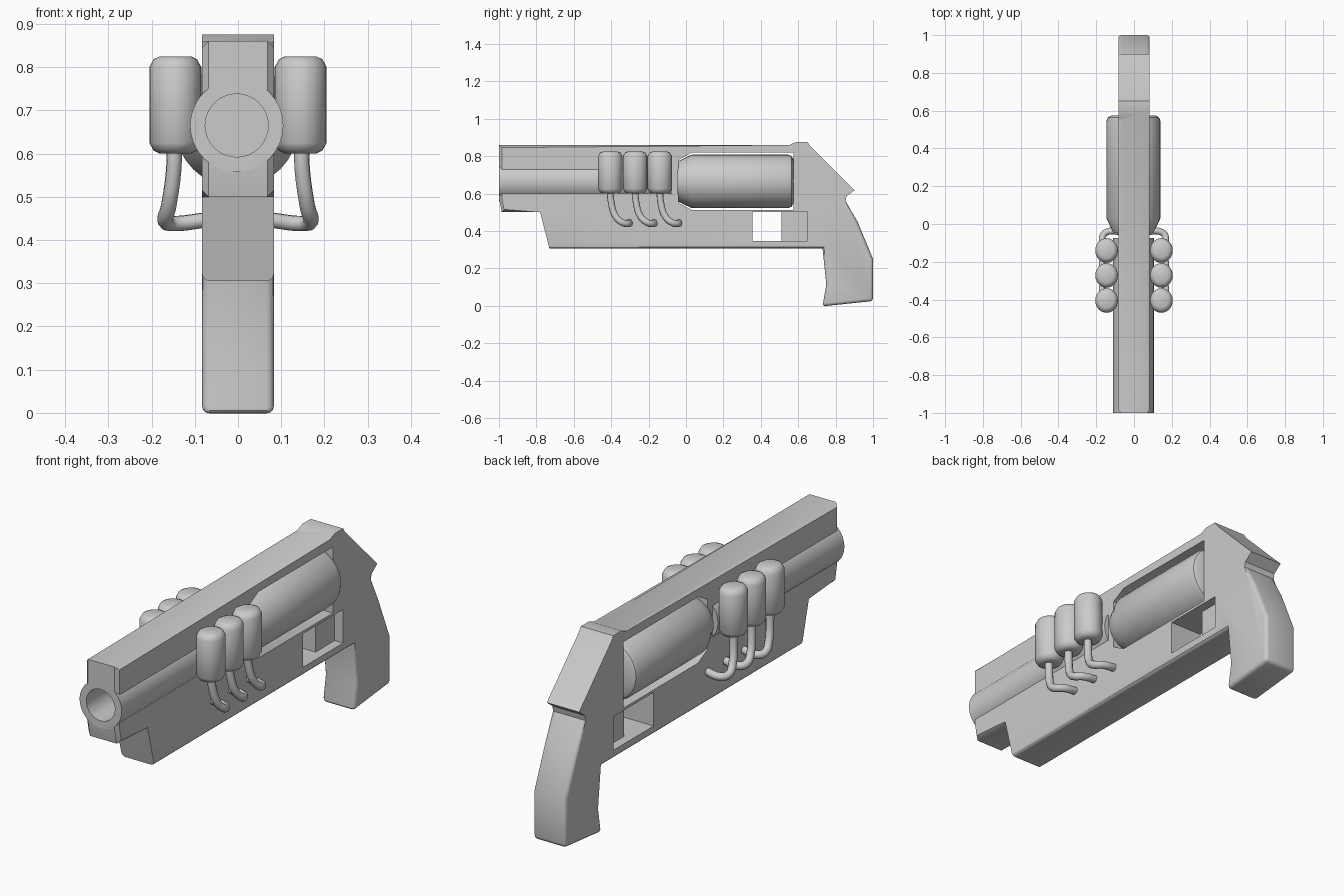
import bpy, bmesh, math
from mathutils import Vector

if "Cube" in bpy.data.objects:
    bpy.data.objects.remove(bpy.data.objects["Cube"])

AXIS_X, AXIS_Z = -0.003, 0.665      # barrel and drum axis


def finish(name, bm):
    bmesh.ops.recalc_face_normals(bm, faces=bm.faces)
    me = bpy.data.meshes.new(name)
    bm.to_mesh(me)
    bm.free()
    ob = bpy.data.objects.new(name, me)
    bpy.context.collection.objects.link(ob)
    return ob


def smooth(ob, deg=30):
    bpy.ops.object.select_all(action='DESELECT')
    ob.select_set(True)
    bpy.context.view_layer.objects.active = ob
    bpy.ops.object.shade_smooth_by_angle(angle=math.radians(deg))


def plate(name, pts, half, bevels=()):
    """Extrude a (y, z) profile across x; bevels = (side edges, cross corners, width, segments)."""
    bm = bmesh.new()
    a = [bm.verts.new((-half, y, z)) for y, z in pts]
    b = [bm.verts.new((half, y, z)) for y, z in pts]
    n = len(pts)
    bm.faces.new(a)
    bm.faces.new(b[::-1])
    for i in range(n):
        j = (i + 1) % n
        bm.faces.new((a[i], b[i], b[j], a[j]))
    groups = []
    for sides, corners, width, seg in bevels:
        es = [bm.edges.get((s[i], s[(i + 1) % n])) for i in sides for s in (a, b)]
        es += [bm.edges.get((a[i], b[i])) for i in corners]
        groups.append((es, width, seg))
    bmesh.ops.recalc_face_normals(bm, faces=bm.faces)
    for es, width, seg in groups:
        bmesh.ops.bevel(bm, geom=es, offset=width, offset_type='OFFSET', segments=seg,
                        profile=0.5, affect='EDGES', clamp_overlap=True)
    return finish(name, bm)


def lathe(name, prof, sides, base, u, v, axis):
    """Turn (distance, radius) points around an axis; radius 0 becomes a cap."""
    bm = bmesh.new()
    base, u, v, axis = map(Vector, (base, u, v, axis))
    rings = []
    for d, r in prof:
        c = base + axis * d
        if r == 0:
            rings.append([bm.verts.new(c)] * sides)
        else:
            rings.append([bm.verts.new(c + (u * math.cos(t) + v * math.sin(t)) * r)
                          for t in (2 * math.pi * k / sides for k in range(sides))])
    for p, q in zip(rings, rings[1:]):
        for k in range(sides):
            m = (k + 1) % sides
            bm.faces.new(list(dict.fromkeys((p[k], p[m], q[m], q[k]))))
    return finish(name, bm)


def along_y(name, prof, sides=32):
    return lathe(name, prof, sides, (AXIS_X, 0, AXIS_Z), (1, 0, 0), (0, 0, 1), (0, 1, 0))


def cut(ob, cutter):
    cutter.hide_render = True
    mod = ob.modifiers.new("cut", 'BOOLEAN')
    mod.operation = 'DIFFERENCE'
    mod.solver = 'EXACT'
    mod.object = cutter
    bpy.context.view_layer.objects.active = ob
    bpy.ops.object.modifier_apply(modifier=mod.name)
    bpy.data.objects.remove(cutter)


# Frame, top rail and grip in one side profile
outline = [(-1, .86), (.553, .86), (.59, .875), (.65, .875), (.665, .853), (.90, .617),
           (.858, .585), (.853, .56), (.917, .45), (1, .25), (1, .025), (.73, -.003),
           (.75, .115), (.73, .305), (-.73, .305), (-.78, .5), (-.985, .5), (-1, .575)]
frame = plate("frame_and_grip", outline, .083,
              [((0, 15, 16, 17), (), .033, 1),
               ((7, 8, 9, 10, 11, 12, 13), (10, 11), .022, 3)])

# Openings: drum window, trigger window, bore clearance
cut(frame, plate("drum_window", [(-.04, .55), (.03, .512), (.575, .512), (.575, .818),
                                 (.03, .818), (-.04, .78)], .3))
cut(frame, plate("trigger_window", [(.355, .345), (.65, .345), (.65, .5), (.355, .5)], .3))
cut(frame, along_y("bore_clearance", [(-1.1, 0), (-1.1, .09), (-.3, .09), (-.3, 0)]))
smooth(frame)

# Barrel with open bore
smooth(along_y("barrel", [(-.29, 0), (-.29, .073), (-1, .073), (-1, .108),
                          (-.075, .108), (-.075, 0)]))

# Rotating drum
smooth(along_y("drum", [(-.045, 0), (-.045, .107), (.03, .143), (.545, .143),
                        (.564, .136), (.574, .118), (.574, 0)]))

# Trigger
plate("trigger", [(.51, .34), (.655, .34), (.655, .505), (.51, .505)], .04)

# Canisters and their hoses, three on each side
can = [(.60, 0), (.60, .037), (.607, .052), (.625, .062), (.80, .062),
       (.818, .052), (.825, .037), (.825, 0)]
hose = [(.147, 0, .62), (.149, .004, .56), (.161, .03, .475), (.168, .068, .443),
        (.148, .096, .438), (.07, .1, .447)]
for side, label in ((1, "right"), (-1, "left")):
    for i, y in enumerate((-.405, -.272, -.14), 1):
        smooth(lathe(f"canister_{label}_{i}", can, 24, (side * .145, y, 0),
                     (.97, 0, 0), (0, 1.05, 0), (0, 0, 1)), 40)
        cu = bpy.data.curves.new(f"hose_{label}_{i}", 'CURVE')
        cu.dimensions = '3D'
        cu.bevel_depth = .018
        cu.bevel_resolution = 3
        cu.resolution_u = 4
        sp = cu.splines.new('BEZIER')
        sp.bezier_points.add(len(hose) - 1)
        for bp, (hx, hy, hz) in zip(sp.bezier_points, hose):
            bp.co = (side * hx, y + hy, hz)
            bp.handle_left_type = bp.handle_right_type = 'AUTO'
        ob = bpy.data.objects.new(cu.name, cu)
        bpy.context.collection.objects.link(ob)
        bpy.ops.object.select_all(action='DESELECT')
        ob.select_set(True)
        bpy.context.view_layer.objects.active = ob
        bpy.ops.object.convert(target='MESH')
        smooth(bpy.context.view_layer.objects.active, 60)
